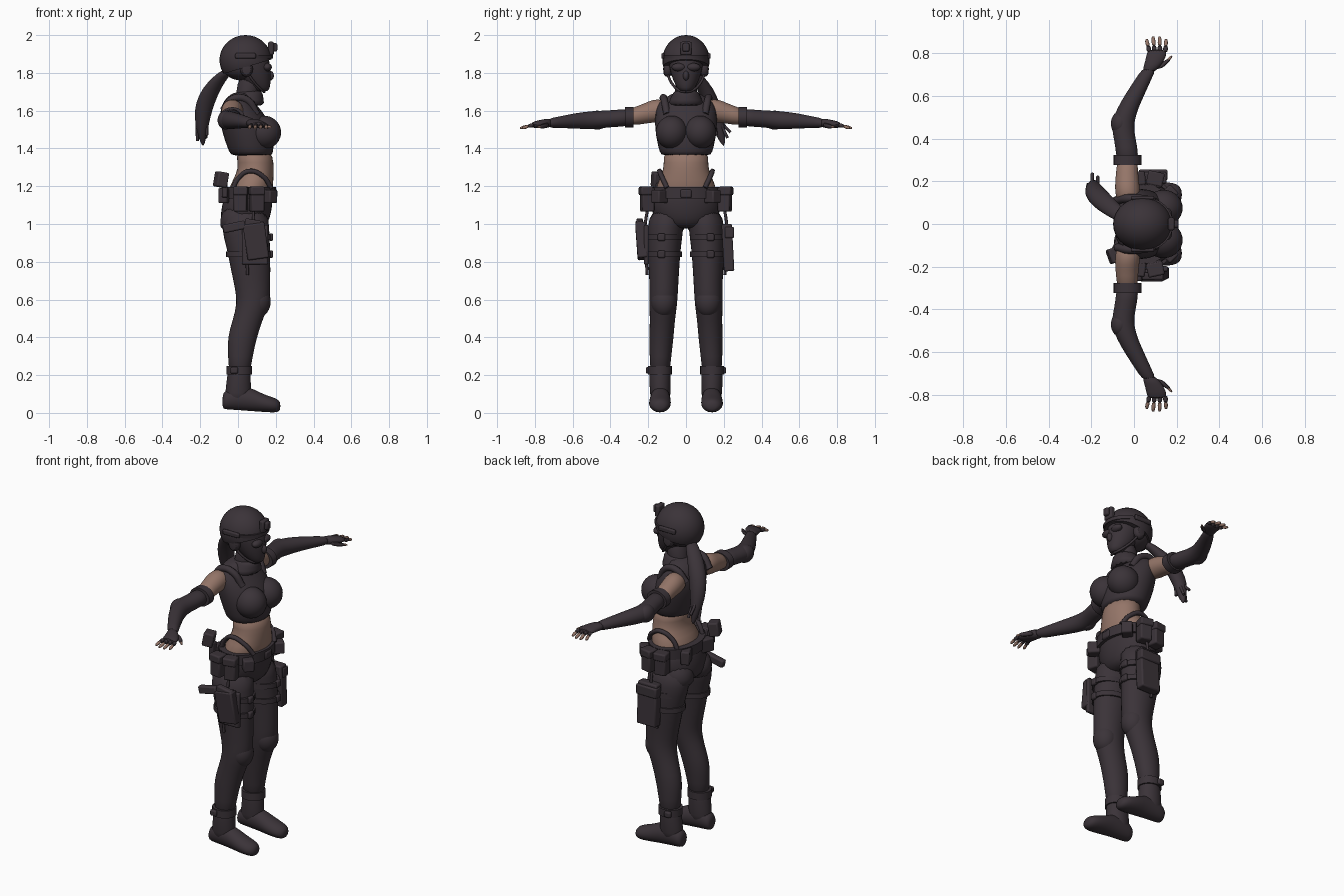
import bpy, bmesh, math
from mathutils import Vector, Euler

cube = bpy.data.objects.get("Cube")
if cube:
    bpy.data.objects.remove(cube, do_unlink=True)


def material(name, colour):
    mat = bpy.data.materials.new(name)
    mat.use_nodes = True
    mat.diffuse_color = (*colour, 1)
    mat.node_tree.nodes["Principled BSDF"].inputs["Base Color"].default_value = (*colour, 1)
    return mat


FABRIC = material("dark_fabric", (.043, .033, .040))
SKIN = material("skin", (.30, .18, .14))
parts = []


def finish(name, bm, mat, mirror=False, smooth=0, bevel=0):
    """Turn a bmesh into an object, mirrored across the body if asked."""
    bmesh.ops.recalc_face_normals(bm, faces=bm.faces)
    mesh = bpy.data.meshes.new(name)
    bm.to_mesh(mesh)
    bm.free()
    mesh.materials.append(mat)
    obj = bpy.data.objects.new(name, mesh)
    bpy.context.collection.objects.link(obj)
    if mirror:
        mod = obj.modifiers.new("Mirror", "MIRROR")
        mod.use_axis = (False, True, False)
        mod.use_mirror_merge = False
    if bevel:
        mod = obj.modifiers.new("Bevel", "BEVEL")
        mod.width = bevel
        mod.segments = 2
    if smooth:
        obj.modifiers.new("Subdivision", "SUBSURF").levels = smooth
        obj.modifiers["Subdivision"].render_levels = smooth
    parts.append(obj)
    return obj


def loft(name, axis, sections, mat=FABRIC, mirror=False, sides=16, smooth=1):
    """Skin ellipses (x, y, z, radius, radius) lying square to one axis."""
    u, v = {"x": ((0, 1, 0), (0, 0, 1)),
            "y": ((1, 0, 0), (0, 0, 1)),
            "z": ((1, 0, 0), (0, 1, 0))}[axis]
    u, v = Vector(u), Vector(v)
    bm = bmesh.new()
    rings = []
    for x, y, z, ru, rv in sections:
        ring = []
        for i in range(sides):
            a = math.tau * i / sides
            ring.append(bm.verts.new(Vector((x, y, z)) + u * ru * math.cos(a) + v * rv * math.sin(a)))
        rings.append(ring)
    for low, high in zip(rings, rings[1:]):
        for i in range(sides):
            j = (i + 1) % sides
            bm.faces.new((low[i], low[j], high[j], high[i]))
    bm.faces.new(rings[0])
    bm.faces.new(rings[-1])
    return finish(name, bm, mat, mirror, smooth)


def band(name, centre, radii, height, mirror=False, axis="z"):
    """A short strap wrapped round a limb or the waist."""
    step = Vector((0, height / 2, 0)) if axis == "y" else Vector((0, 0, height / 2))
    c = Vector(centre)
    loft(name, axis, [(*(c - step), *radii), (*(c + step), *radii)], mirror=mirror, sides=24, smooth=0)


def box(name, centre, size, mirror=False, turn=(0, 0, 0), bevel=.008):
    bm = bmesh.new()
    bmesh.ops.create_cube(bm, size=1)
    rot = Euler([math.radians(t) for t in turn]).to_matrix()
    for vert in bm.verts:
        vert.co = rot @ Vector([c * s for c, s in zip(vert.co, size)]) + Vector(centre)
    finish(name, bm, FABRIC, mirror, bevel=bevel)


def ball(name, centre, radii, mirror=False, cut=None):
    """Ellipsoid, optionally trimmed below a plane given as (point, normal)."""
    bm = bmesh.new()
    bmesh.ops.create_uvsphere(bm, u_segments=28, v_segments=18, radius=1)
    for vert in bm.verts:
        vert.co = Vector([c * r for c, r in zip(vert.co, radii)]) + Vector(centre)
    if cut:
        found = bmesh.ops.bisect_plane(bm, geom=bm.verts[:] + bm.edges[:] + bm.faces[:],
                                       plane_co=cut[0], plane_no=cut[1], clear_inner=True)
        rim = [e for e in found["geom_cut"] if isinstance(e, bmesh.types.BMEdge)]
        bmesh.ops.contextual_create(bm, geom=rim)
    finish(name, bm, FABRIC, mirror)


def cord(name, points, radius, mirror=False):
    """Thin webbing that follows a smooth path."""
    curve = bpy.data.curves.new(name, "CURVE")
    curve.dimensions = "3D"
    curve.bevel_depth = radius
    curve.bevel_resolution = 2
    curve.use_fill_caps = True
    spline = curve.splines.new("BEZIER")
    spline.bezier_points.add(len(points) - 1)
    for bez, co in zip(spline.bezier_points, points):
        bez.co = co
        bez.handle_left_type = bez.handle_right_type = "AUTO"
    temp = bpy.data.objects.new(name, curve)
    bm = bmesh.new()
    bpy.context.collection.objects.link(temp)
    bm.from_mesh(temp.to_mesh())
    temp.to_mesh_clear()
    bpy.data.objects.remove(temp)
    finish(name, bm, FABRIC, mirror)


# Torso and cropped top
loft("midriff", "z", [(.06, 0, 1.14, .12, .17), (.07, 0, 1.2, .118, .163), (.092, 0, 1.27, .1, .128),
                      (.095, 0, 1.32, .096, .118), (.08, 0, 1.4, .1, .125)], SKIN)
loft("cropped_top", "z", [(.075, 0, 1.36, .108, .13), (.07, 0, 1.375, .118, .142), (.06, 0, 1.45, .135, .16),
                          (.04, 0, 1.53, .138, .17), (.015, 0, 1.6, .112, .165), (.003, 0, 1.645, .085, .15),
                          (.01, 0, 1.675, .065, .1), (.03, 0, 1.7, .05, .06)])
ball("bust", (.138, .075, 1.485), (.09, .085, .088), mirror=True)
loft("neck", "z", [(.03, 0, 1.62, .06, .07), (.055, 0, 1.7, .062, .058), (.06, 0, 1.79, .06, .06)])
loft("collar", "z", [(.05, 0, 1.62, .1, .11), (.05, 0, 1.66, .085, .085), (.06, 0, 1.69, .075, .072),
                     (.06, 0, 1.71, .06, .06)])
cord("shoulder_strap", [(.1, .1, 1.58), (.05, .115, 1.655), (-.02, .12, 1.665), (-.08, .11, 1.6)], .02, True)

# Head, helmet and ear cups
loft("masked_face", "z", [(.125, 0, 1.7, .035, .03), (.115, 0, 1.72, .055, .048), (.095, 0, 1.76, .08, .07),
                          (.08, 0, 1.81, .096, .085), (.065, 0, 1.86, .105, .095), (.06, 0, 1.92, .09, .09)])
ball("nose", (.17, 0, 1.785), (.02, .016, .026))
ball("goggle_lens", (.155, .038, 1.83), (.024, .038, .022), True)
ball("helmet", (.04, 0, 1.868), (.138, .125, .132), cut=((.04, 0, 1.83), (-.3, 0, 1)))
ball("back_hair", (.02, 0, 1.83), (.1, .1, .07))
loft("helmet_brim", "z", [(.05, 0, 1.875, .134, .122), (.05, 0, 1.895, .134, .126)], sides=24, smooth=0)
box("helmet_rail", (.04, .122, 1.89), (.11, .018, .03), True)
box("helmet_mount", (.175, 0, 1.93), (.03, .06, .07))
box("mount_shoe", (.193, 0, 1.935), (.03, .036, .045))
loft("ear_cup", "y", [(.045, .075, 1.82, .034, .042), (.045, .1, 1.82, .036, .044), (.045, .122, 1.82, .028, .034)],
     mirror=True)
cord("chin_strap", [(.05, .1, 1.8), (.09, .075, 1.745), (.13, .03, 1.705), (.14, 0, 1.7)], .007, True)

# Ponytail with loose ends
loft("ponytail", "z", [(-.05, .03, 1.82, .03, .03), (-.09, .06, 1.78, .042, .035), (-.14, .1, 1.72, .05, .045),
                       (-.175, .135, 1.64, .052, .045), (-.19, .16, 1.56, .042, .04),
                       (-.19, .18, 1.48, .028, .03), (-.185, .2, 1.41, .005, .005)])
for i, (dx, dy) in enumerate([(-.03, .0), (.015, .035), (.02, -.025), (-.01, .05)]):
    cord("hair_strand_%d" % i, [(-.17 + dx / 2, .135 + dy / 2, 1.66), (-.185 + dx, .165 + dy / 2, 1.54),
                                (-.185 + dx, .185 + dy, 1.44 + i * .015)], .008)

# Bare shoulders, sleeves and gloves
loft("upper_arm", "y", [(-.025, .09, 1.6, .055, .05), (-.03, .15, 1.6, .06, .064), (-.032, .19, 1.595, .058, .06),
                        (-.033, .24, 1.578, .052, .052), (-.03, .31, 1.565, .05, .045)], SKIN, True)
loft("sleeve", "y", [(-.03, .29, 1.565, .055, .048), (-.035, .36, 1.56, .052, .046), (-.05, .43, 1.555, .052, .046),
                     (-.052, .48, 1.55, .054, .05), (-.03, .54, 1.548, .05, .046), (0, .6, 1.545, .047, .04),
                     (.045, .68, 1.538, .038, .03), (.075, .735, 1.533, .034, .025)], mirror=True)
band("sleeve_band", (-.03, .3, 1.565), (.065, .054), .045, True, "y")
ball("elbow_pad", (-.065, .47, 1.55), (.043, .058, .05), True)
loft("glove", "y", [(.068, .71, 1.535, .033, .026), (.09, .75, 1.532, .042, .024), (.105, .785, 1.528, .048, .02),
                    (.108, .82, 1.524, .046, .016)], mirror=True)
for i, finger in enumerate(("little", "ring", "middle", "index")):
    root, tip = .072 + i * .025, .06 + i * .03
    reach = .868 + (.012 if i in (1, 2) else 0)
    mid = (root + tip) / 2
    loft(finger + "_finger_glove", "y", [(root, .8, 1.524, .014, .014), (mid, .842, 1.518, .0125, .0125)],
         mirror=True, sides=8)
    loft(finger + "_fingertip", "y", [(mid, .83, 1.519, .0115, .0115), (tip, reach - .01, 1.51, .01, .01),
                                      (tip, reach, 1.507, .005, .005)], SKIN, True, 8)
loft("thumb_glove", "y", [(.11, .725, 1.525, .02, .015), (.145, .755, 1.518, .018, .014),
                          (.165, .775, 1.515, .012, .011)], mirror=True, sides=8)
loft("thumb_tip", "y", [(.158, .765, 1.516, .013, .01), (.178, .79, 1.512, .007, .006)], SKIN, True, 8)

# Trousers
loft("trouser_seat", "z", [(.035, 0, .975, .09, .1), (.035, 0, 1, .125, .15), (.042, 0, 1.06, .138, .187),
                           (.052, 0, 1.12, .134, .186), (.065, 0, 1.2, .127, .172)])
loft("buttock", "z", [(-.01, .085, .95, .08, .085), (-.012, .085, 1.02, .092, .092), (.01, .085, 1.1, .08, .08)],
     mirror=True)
loft("trouser_leg", "z", [(.045, .1, 1.08, .12, .09), (.037, .108, .98, .13, .098), (.055, .116, .88, .118, .09),
                          (.068, .117, .75, .106, .082), (.078, .117, .65, .094, .076), (.082, .12, .58, .088, .076),
                          (.05, .125, .49, .08, .067), (.022, .13, .4, .08, .066), (.012, .135, .3, .066, .058),
                          (.008, .138, .2, .058, .054)], mirror=True)
ball("knee_pad", (.105, .118, .59), (.068, .068, .085), True)

# Boots
loft("boot_shaft", "z", [(.008, .138, .27, .058, .055), (.005, .138, .19, .064, .058), (.0, .136, .1, .07, .056),
                         (0, .136, .05, .07, .05)], mirror=True)
loft("boot_foot", "x", [(-.083, .136, .06, .03, .035), (-.07, .136, .068, .045, .05), (-.02, .136, .08, .052, .065),
                        (.06, .136, .075, .054, .066), (.12, .138, .055, .06, .05), (.18, .138, .043, .058, .042),
                        (.21, .138, .038, .045, .035), (.225, .138, .036, .02, .02)], mirror=True)
band("ankle_strap", (.006, .138, .225), (.068, .063), .045, True)
box("ankle_buckle", (-.02, .2, .225), (.04, .025, .035), True)

# Belt, hip straps and pouches
band("belt", (.06, 0, 1.165), (.14, .185), .06)
box("belt_buckle", (.2, 0, 1.16), (.016, .06, .045))
cord("hip_strap", [(.175, .1, 1.19), (.135, .128, 1.25), (.06, .14, 1.28), (0, .125, 1.24), (-.03, .12, 1.18)],
     .013, True)
box("front_pouch", (.165, .14, 1.145), (.07, .06, .07), True, (0, 0, 45))
for i, (x, turn) in enumerate([(.1, 12), (.015, -8)]):
    box("side_pouch_%d" % i, (x, .205, 1.13), (.07, .065, .13), True, (0, 0, -turn))
    box("side_pouch_flap_%d" % i, (x, .212, 1.175), (.078, .066, .045), True, (0, 0, -turn))
box("rear_pouch", (-.065, .09, 1.15), (.05, .09, .08), True, (0, 0, 25))
box("rear_gadget", (-.09, -.145, 1.235), (.06, .07, .08), turn=(0, 10, 20))
box("gadget_stem", (-.07, -.14, 1.18), (.03, .04, .08))

# Thigh rigs
for i, z in enumerate((.84, .93)):
    band("thigh_strap_%d" % i, (.058, .116, z), (.122, .094), .03, True)
    box("thigh_buckle_%d" % i, (.175, .13, z), (.022, .04, .04), True)
cord("hanging_strap", [(.08, .2, 1.1), (.08, .217, .98), (.05, .212, .84), (.05, .205, .73)], .008, True)
box("left_thigh_pouch", (.09, .222, .875), (.125, .055, .25), turn=(3, 0, 0))
box("left_pouch_flap", (.09, .23, .955), (.135, .05, .06))
box("right_holster", (.095, -.235, .91), (.115, .055, .19), turn=(4, -8, 0))
box("holster_backing", (.09, -.21, .89), (.14, .025, .21))
box("pistol_slide", (.085, -.245, 1.0), (.1, .035, .045), turn=(0, 10, 0))
box("pistol_grip", (-.02, -.25, .985), (.12, .035, .045), turn=(0, -12, 0))

# Soft shading that keeps hard edges crisp
bpy.ops.object.select_all(action="DESELECT")
for obj in parts:
    obj.select_set(True)
bpy.context.view_layer.objects.active = parts[0]
bpy.ops.object.shade_smooth_by_angle(angle=math.radians(50))
